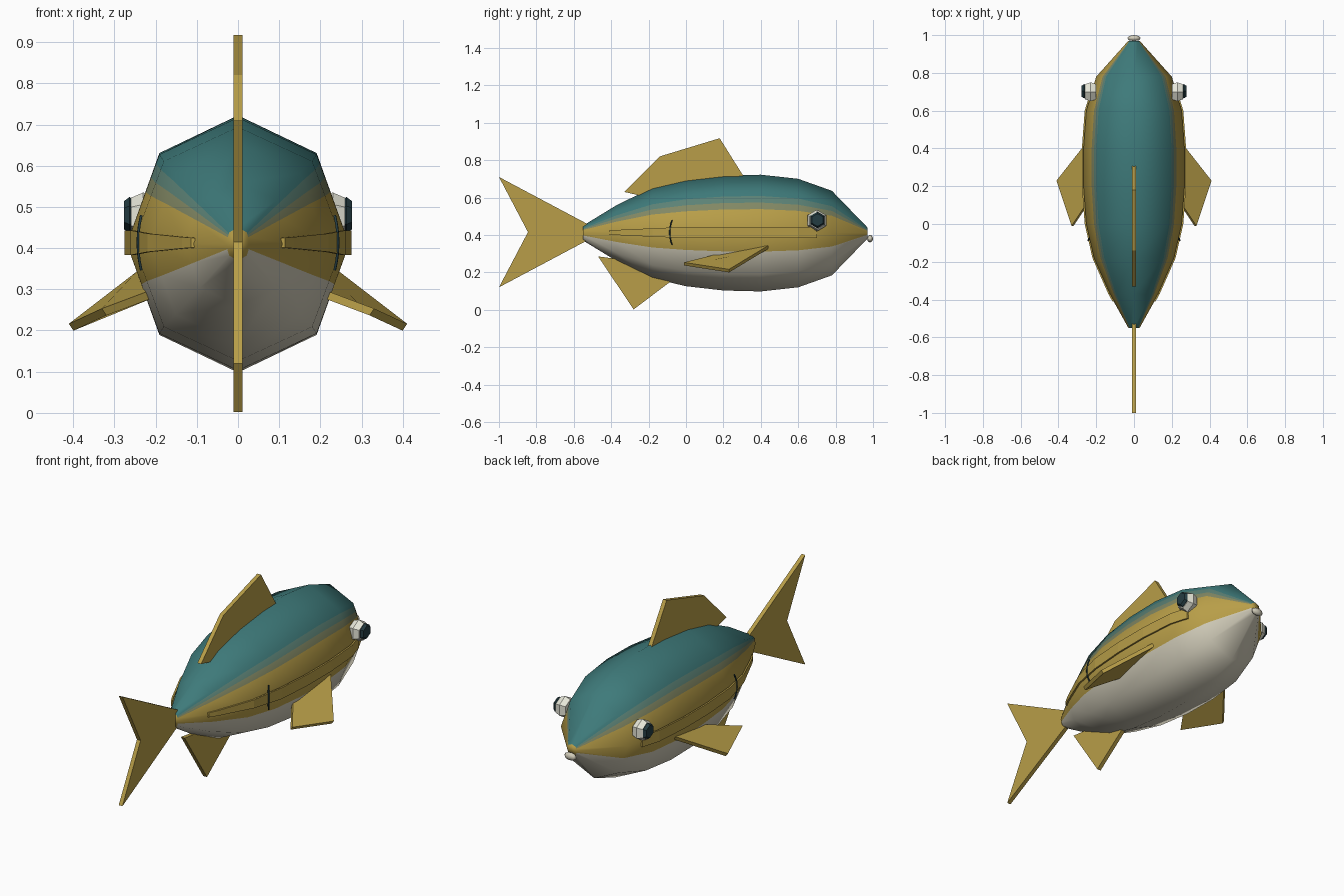
import bpy, bmesh, math
from mathutils import Vector

if "Cube" in bpy.data.objects:
    bpy.data.objects.remove(bpy.data.objects["Cube"])


def srgb(r, g, b):
    f = lambda c: ((c / 255 + 0.055) / 1.055) ** 2.4 if c > 10 else c / 3294
    return (f(r), f(g), f(b), 1)


def material(name, *rgb):
    m = bpy.data.materials.new(name)
    m.diffuse_color = srgb(*rgb)
    m.use_nodes = True
    m.node_tree.nodes["Principled BSDF"].inputs["Base Color"].default_value = m.diffuse_color
    return m


teal = material("teal", 62, 122, 122)
sage = material("sage", 92, 130, 118)
olive = material("olive", 130, 136, 100)
gold = material("gold", 184, 158, 72)
cream = material("cream", 208, 203, 184)
white = material("eye_white", 232, 232, 218)
dark = material("dark", 36, 60, 66)

CZ = 0.41  # height of the body axis
# body stations: y, half width, half height
RINGS = [(-0.55, 0.03, 0.04), (-0.37, 0.13, 0.15), (-0.18, 0.214, 0.242),
         (0.0, 0.255, 0.284), (0.2, 0.27, 0.307), (0.4, 0.27, 0.312),
         (0.6, 0.255, 0.29), (0.78, 0.2, 0.226), (0.97, 0.03, 0.03)]


def finish(name, bm, mats, smooth=False):
    bmesh.ops.recalc_face_normals(bm, faces=bm.faces)
    me = bpy.data.meshes.new(name)
    bm.to_mesh(me)
    bm.free()
    for m in mats:
        me.materials.append(m)
    for p in me.polygons:
        p.use_smooth = smooth
    ob = bpy.data.objects.new(name, me)
    bpy.context.collection.objects.link(ob)
    return ob


def half_width(y):
    for (y0, w0, _), (y1, w1, _) in zip(RINGS, RINGS[1:]):
        if y <= y1:
            return w0 + (w1 - w0) * (y - y0) / (y1 - y0)
    return RINGS[-1][1]


def octagon(t):
    # point on a unit octagon, t counts corners from the top
    k = math.floor(t)
    a, b = [Vector((math.sin(i * math.pi / 4), math.cos(i * math.pi / 4))) for i in (k, k + 1)]
    return a.lerp(b, t - k)


# body: octagonal loft with the sides split along the colour bands
half = [0, 1, 1.1, 1.26, 1.42, 2, 2.45, 3, 4]
bands = [0, 0, 1, 2, 3, 3, 4, 4]
ts = half + [8 - t for t in half[-2:0:-1]]
band = bands + bands[::-1]
bm = bmesh.new()
loops, normals = [], []
for i, (y, w, h) in enumerate(RINGS):
    a, b = RINGS[max(i - 1, 0)], RINGS[min(i + 1, len(RINGS) - 1)]
    slope = (b[2] - a[2]) / (b[0] - a[0])
    loop = []
    for t in ts:
        p = octagon(t)
        loop.append(bm.verts.new((p.x * w, y, CZ + p.y * h)))
        n = Vector((p.x / w, 0, p.y / h)).normalized()
        n.y = -slope
        normals.append(n.normalized())
    loops.append(loop)
n = len(ts)
for a, b in zip(loops, loops[1:]):
    for j in range(n):
        f = bm.faces.new((a[j], a[(j + 1) % n], b[(j + 1) % n], b[j]))
        f.material_index = band[j]
for loop in (loops[0], loops[-1]):
    bm.faces.new(loop).material_index = 3
body = finish("body", bm, [teal, sage, olive, gold, cream], True)
body.data.normals_split_custom_set_from_vertices(normals)


def plate(name, pts, thickness, mat):
    # flat polygon thickened evenly on both sides
    bm = bmesh.new()
    v = [Vector(p) for p in pts]
    nrm = (v[1] - v[0]).cross(v[2] - v[0]).normalized() * thickness / 2
    top = [bm.verts.new(p + nrm) for p in v]
    low = [bm.verts.new(p - nrm) for p in v]
    bm.faces.new(top)
    bm.faces.new(low[::-1])
    for i in range(len(v)):
        j = (i + 1) % len(v)
        bm.faces.new((top[i], low[i], low[j], top[j]))
    return finish(name, bm, [mat])


# fins on the centre plane, as (y, z) outlines
FINS = {
    "tail_fin": [(-0.52, 0.455), (-1, 0.71), (-0.845, 0.415), (-1, 0.12), (-0.52, 0.375)],
    "back_fin": [(-0.33, 0.63), (-0.14, 0.82), (0.18, 0.917), (0.31, 0.71), (0.1, 0.66), (-0.2, 0.6)],
    "belly_fin": [(-0.47, 0.285), (-0.28, 0.002), (-0.05, 0.175), (-0.2, 0.25)],
}
for name, outline in FINS.items():
    plate(name, [(0, y, z) for y, z in outline], 0.022, gold)


def disc(name, x0, x1, r0, r1, y, z, mat):
    # six-sided tapered disc facing sideways
    bm = bmesh.new()
    ends = []
    for x, r in ((x0, r0 * 0.8), ((x0 + x1) / 2, r0), (x1, r1)):
        ends.append([bm.verts.new((x, y + r * math.sin(k * math.pi / 3),
                                   z + r * math.cos(k * math.pi / 3))) for k in range(6)])
    for a, b in zip(ends, ends[1:]):
        for k in range(6):
            bm.faces.new((a[k], a[(k + 1) % 6], b[(k + 1) % 6], b[k]))
    bm.faces.new(ends[0])
    bm.faces.new(ends[-1])
    finish(name, bm, [mat])


for s, side in ((-1, "left"), (1, "right")):
    # side fin
    pts = [(0.24, 0.44, 0.335), (0.405, 0.23, 0.208), (0.325, -0.01, 0.245), (0.205, 0.17, 0.29)]
    plate(side + "_side_fin", [(s * x, y, z) for x, y, z in pts], 0.02, gold)

    # eye
    disc(side + "_eye", s * 0.2, s * 0.26, 0.058, 0.045, 0.7, 0.477, white)
    disc(side + "_pupil", s * 0.25, s * 0.277, 0.044, 0.034, 0.703, 0.48, dark)

    # raised stripe along the flank
    bm = bmesh.new()
    rows = []
    for y in (-0.41, -0.37, -0.18, 0, 0.2, 0.4, 0.6, 0.7):
        x = half_width(y) + 0.006
        h = 0.012 + 0.018 * min(1, (y + 0.41) / 0.4)
        rows.append([bm.verts.new((s * (x + dx), y, CZ + 0.003 + dz))
                     for dx, dz in ((0, -h), (0, h), (-0.009, h), (-0.009, -h))])
    for a, b in zip(rows, rows[1:]):
        for k in range(4):
            bm.faces.new((a[k], a[(k + 1) % 4], b[(k + 1) % 4], b[k]))
    bm.faces.new(rows[0])
    bm.faces.new(rows[-1])
    finish(side + "_flank_stripe", bm, [gold])

    # thin curved mark on the flank
    cu = bpy.data.curves.new(side + "_flank_mark", "CURVE")
    cu.dimensions = "3D"
    cu.bevel_depth = 0.004
    cu.bevel_resolution = 0
    cu.use_fill_caps = True
    sp = cu.splines.new("POLY")
    sp.points.add(6)
    for k, p in enumerate(sp.points):
        u = k / 3 - 1
        p.co = (s * (0.243 - 0.008 * u * u), -0.087 + 0.012 * u * u, CZ + 0.003 + 0.066 * u, 1)
    cu.materials.append(dark)
    bpy.context.collection.objects.link(bpy.data.objects.new(side + "_flank_mark", cu))

# mouth
bm = bmesh.new()
bmesh.ops.create_uvsphere(bm, u_segments=8, v_segments=6, radius=1)
for v in bm.verts:
    v.co = (v.co.x * 0.036, 0.984 + v.co.y * 0.016, 0.38 + v.co.z * 0.02)
finish("mouth", bm, [cream], True)
